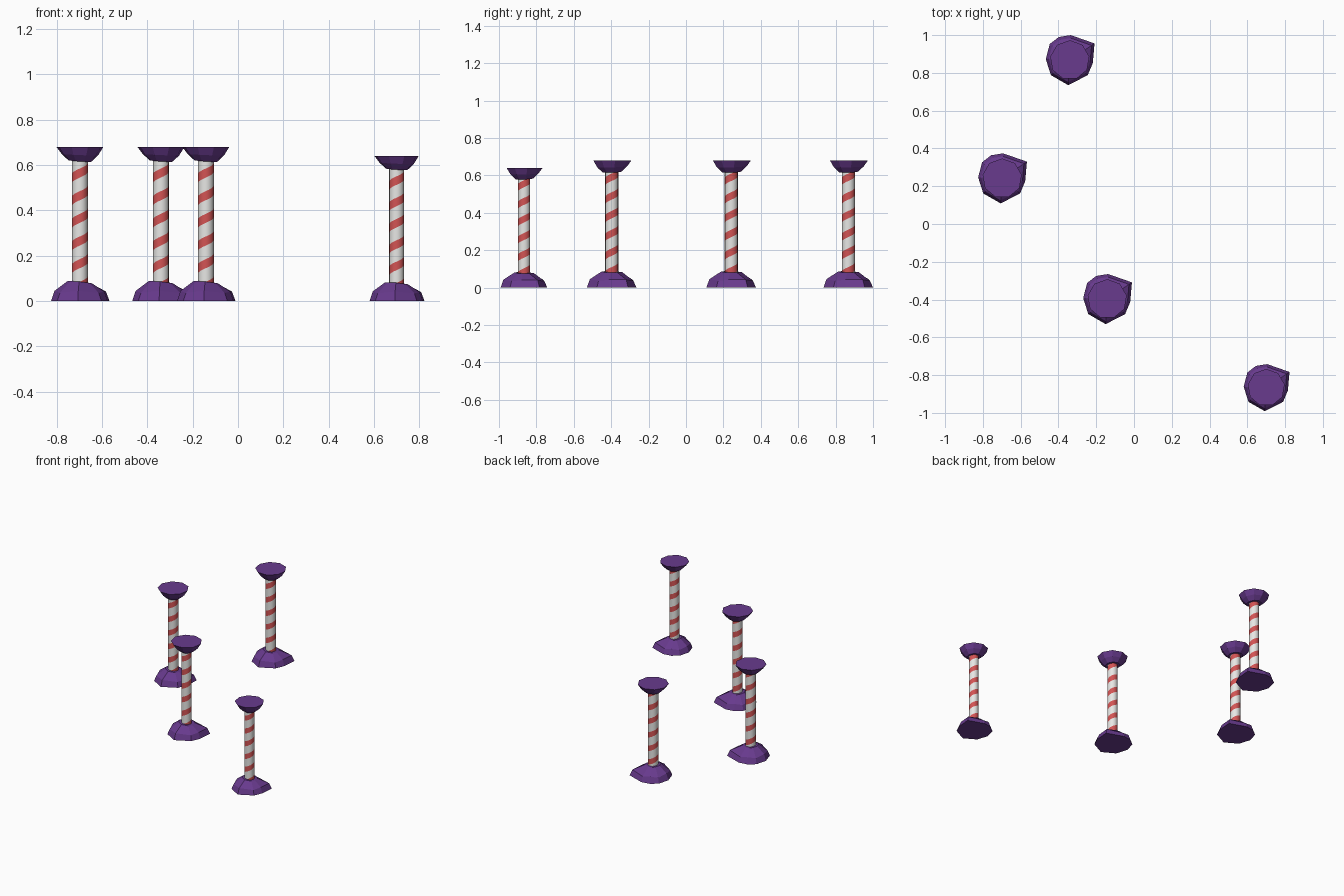
import bpy, bmesh, math

if "Cube" in bpy.data.objects:
    bpy.data.objects.remove(bpy.data.objects["Cube"])


def material(name, rgb):
    m = bpy.data.materials.new(name)
    m.diffuse_color = (*rgb, 1)
    m.use_nodes = True
    m.node_tree.nodes["Principled BSDF"].inputs["Base Color"].default_value = m.diffuse_color
    return m


PURPLE = material("purple_stone", (0.140, 0.043, 0.270))
WHITE = material("white_paint", (0.83, 0.83, 0.81))
RED = material("red_stripe", (0.65, 0.088, 0.088))


def finish(bm, name, mats):
    bmesh.ops.remove_doubles(bm, verts=bm.verts, dist=1e-5)
    bmesh.ops.recalc_face_normals(bm, faces=bm.faces)
    me = bpy.data.meshes.new(name)
    bm.to_mesh(me)
    bm.free()
    for m in mats:
        me.materials.append(m)
    return me


def loft(name, rings):
    """Faceted closed solid through rings of (x, y, z) points."""
    bm = bmesh.new()
    rows = [[bm.verts.new(p) for p in r] for r in rings]
    n = len(rows[0])
    for a, b in zip(rows, rows[1:]):
        for i in range(n):
            j = (i + 1) % n
            bm.faces.new((a[i], a[j], b[j], b[i]))
    bm.faces.new(rows[0][::-1])
    bm.faces.new(rows[-1])
    return finish(bm, name, [PURPLE])


# Base: chipped rock mound with one corner sticking out
outline = [(0.122, -0.016), (0.131, 0.088), (0.005, 0.132), (-0.058, 0.122),
           (-0.106, 0.085), (-0.127, 0.005), (-0.100, -0.080),
           (-0.008, -0.133), (0.095, -0.080)]
mid_h = [0.042, 0.042, 0.036, 0.045, 0.036, 0.045, 0.036, 0.045, 0.036]
top_h = [0.078, 0.080, 0.084, 0.082, 0.086, 0.088, 0.088, 0.086, 0.080]


def top_point(i, r=0.054):
    x, y = outline[i]
    d = math.hypot(x, y)
    return (x / d * r, y / d * r, top_h[i])


base_mesh = loft("base_rock", [
    [(x, y, 0) for x, y in outline],
    [(x * 0.88, y * 0.88, h) for (x, y), h in zip(outline, mid_h)],
    [top_point(i) for i in range(9)],
])


# Cap: upturned faceted bowl with a flat top
def ring(r, z, dz=0.0):
    pts = []
    for i in range(9):
        a = math.radians(90 + 40 * i)
        pts.append((r * math.cos(a), r * math.sin(a),
                    z + dz * math.cos(a - 2.6)))
    return pts


cap_mesh = loft("cap_rock", [ring(0.052, 0.618, 0.004),
                             ring(0.082, 0.646, 0.004),
                             ring(0.105, 0.680)])


# Column: cylinder cut along a helix so the stripe is its own faces
SIDES, PITCH, R, LOW, HIGH = 16, 0.1, 0.035, 0.03, 0.65
STRIPE = 0.40
bm = bmesh.new()


def col_point(i, z):
    a = 2 * math.pi * i / SIDES
    z = min(max(z, LOW), HIGH)
    return (R * math.cos(a), R * math.sin(a), z)


for i in range(SIDES):
    for turn in range(-2, 8):
        for part, (s, e) in enumerate(((0, STRIPE), (STRIPE, 1))):
            zs = [0.075 + PITCH * (turn + t + k / SIDES - 0.05)
                  for k, t in ((i, s), (i + 1, s), (i + 1, e), (i, e))]
            if max(zs) <= LOW or min(zs) >= HIGH:
                continue
            pts = []
            for k, z in zip((i, i + 1, i + 1, i), zs):
                p = col_point(k, z)
                if not any(math.dist(p, q) < 1e-6 for q in pts):
                    pts.append(p)
            if len(pts) > 2:
                f = bm.faces.new([bm.verts.new(p) for p in pts])
                f.material_index = 1 - part
                f.smooth = True
column_mesh = finish(bm, "striped_column", [WHITE, RED])

# Four pillars, the front right one slightly smaller
pillars = [(-0.34, 0.868, 1), (-0.698, 0.242, 1),
           (-0.142, -0.397, 1), (0.70, -0.866, 0.941)]
for n, (x, y, s) in enumerate(pillars, 1):
    for part, me in (("base", base_mesh), ("column", column_mesh),
                     ("cap", cap_mesh)):
        ob = bpy.data.objects.new(f"pillar_{n}_{part}", me)
        ob.location = (x, y, 0)
        ob.scale = (s, s, s)
        bpy.context.collection.objects.link(ob)
